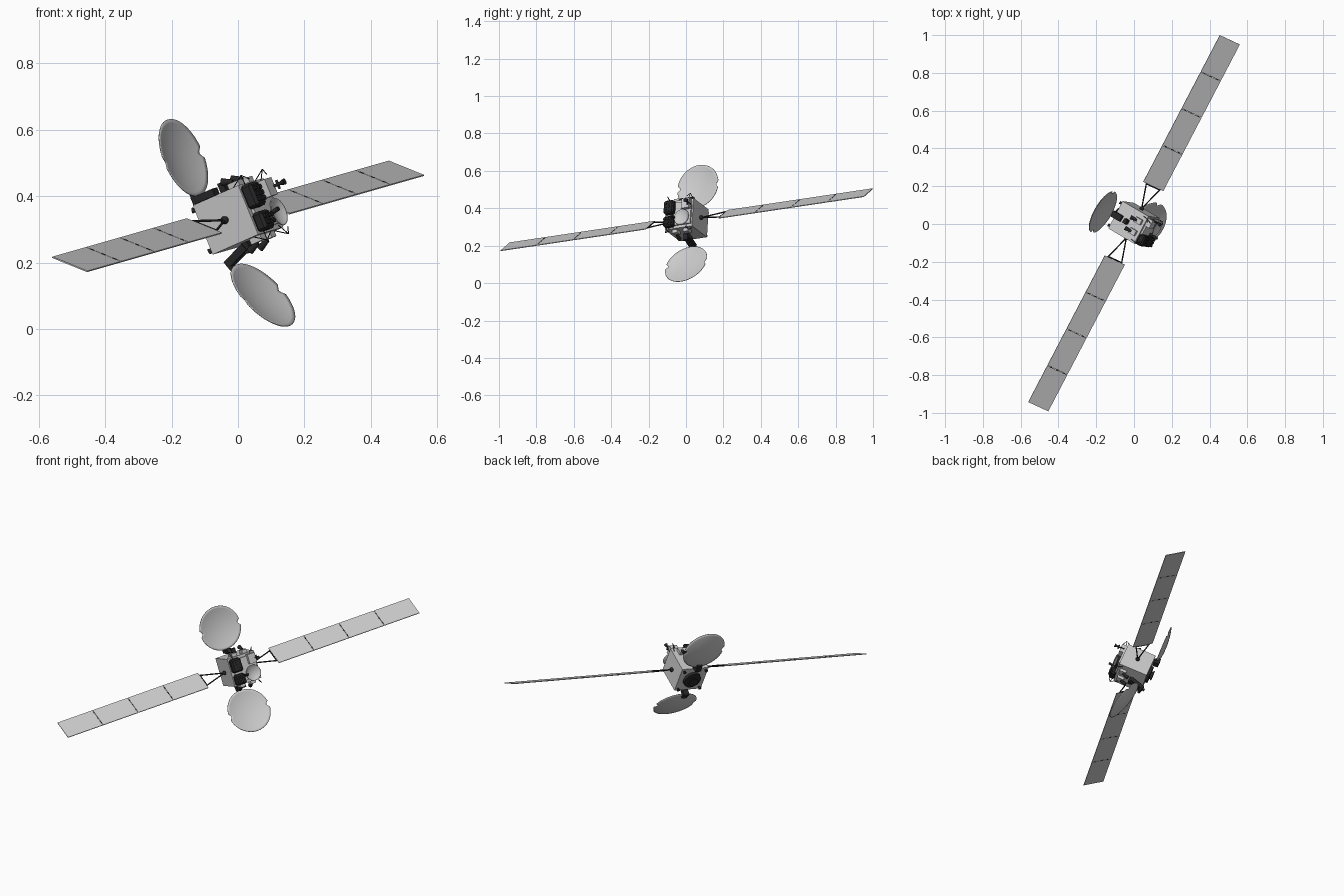
import bpy, bmesh, math
from mathutils import Matrix, Vector

if "Cube" in bpy.data.objects:
    bpy.data.objects.remove(bpy.data.objects["Cube"])

# Satellite frame: x = panel axis, y = toward upper dish, z = antenna deck direction
U = Vector((0.459, 0.879, 0.131)).normalized()
E = Vector((0.805, -0.474, 0.357))
E = (E - U * E.dot(U)).normalized()
T = E.cross(U)
FRAME = Matrix.Translation((0, 0.004, 0.339)) @ Matrix((U, T, E)).transposed().to_4x4()

black = bpy.data.materials.new("black")
black.diffuse_color = (0.02, 0.02, 0.02, 1)
black.use_nodes = True
black.node_tree.nodes["Principled BSDF"].inputs["Base Color"].default_value = black.diffuse_color


def finish(name, bm, local=Matrix(), dark=False, smooth=False):
    me = bpy.data.meshes.new(name)
    bmesh.ops.recalc_face_normals(bm, faces=bm.faces)
    bm.to_mesh(me)
    bm.free()
    ob = bpy.data.objects.new(name, me)
    bpy.context.collection.objects.link(ob)
    ob.matrix_world = FRAME @ local
    if dark:
        me.materials.append(black)
    if smooth:
        bpy.ops.object.select_all(action='DESELECT')
        ob.select_set(True)
        bpy.context.view_layer.objects.active = ob
        bpy.ops.object.shade_smooth_by_angle(angle=math.radians(35))
    return ob


def box(name, c, size, dark=False, rot=0.0, bevel=0.0):
    bm = bmesh.new()
    bmesh.ops.create_cube(bm, size=1)
    bmesh.ops.scale(bm, vec=size, verts=bm.verts)
    if bevel:
        bmesh.ops.bevel(bm, geom=bm.edges[:], offset=bevel, segments=1, affect='EDGES')
    return finish(name, bm, Matrix.Translation(c) @ Matrix.Rotation(rot, 4, 'X'), dark)


def rod(name, a, b, r1, r2=None, dark=True, seg=16):
    a, b = Vector(a), Vector(b)
    d = b - a
    bm = bmesh.new()
    bmesh.ops.create_cone(bm, cap_ends=True, segments=seg, radius1=r1,
                          radius2=r1 if r2 is None else r2, depth=d.length)
    q = d.to_track_quat('Z', 'Y').to_matrix().to_4x4()
    return finish(name, bm, Matrix.Translation((a + b) / 2) @ q, dark, True)


def ball(name, c, r):
    bm = bmesh.new()
    bmesh.ops.create_uvsphere(bm, u_segments=16, v_segments=10, radius=r)
    return finish(name, bm, Matrix.Translation(c), True, True)


def dish(name, c, radius, depth, tilt=0.0, notch=0.0, seg=128, rings=10):
    """Shallow paraboloid; rim plane at z = 0, optional round notches at +-x."""
    bm = bmesh.new()
    centre = bm.verts.new((0, 0, -depth))
    prev = None
    for k in range(1, rings + 1):
        ring = []
        for i in range(seg):
            a = 2 * math.pi * i / seg
            off = radius * abs(math.sin(a))
            rim = radius - (math.sqrt(notch**2 - off**2) if off < notch else 0)
            r = rim * k / rings
            ring.append(bm.verts.new((r * math.cos(a), r * math.sin(a),
                                      depth * ((r / radius)**2 - 1))))
        for i in range(seg):
            j = (i + 1) % seg
            if prev:
                bm.faces.new((prev[i], ring[i], ring[j], prev[j]))
            else:
                bm.faces.new((centre, ring[i], ring[j]))
        prev = ring
    ob = finish(name, bm, Matrix.Translation(c) @ Matrix.Rotation(tilt, 4, 'X'), False, True)
    m = ob.modifiers.new("thickness", 'SOLIDIFY')
    m.thickness = 0.003
    m.offset = 0
    return ob


# Main body
box("body", (0, 0, 0), (0.165, 0.16, 0.17))
box("deck_plate", (0.005, 0, 0.089), (0.14, 0.13, 0.012))

# Solar wings: yoke, four panels each with hinges
A = math.radians(-48.5)
wdir = Vector((0, math.cos(A), math.sin(A)))
X = Vector((1, 0, 0))
IN, OUT, W = 0.221, 1.106, 0.124
step = (OUT - IN) / 4
for s, side in ((1, "far"), (-1, "near")):
    ball(f"{side}_wing_hub", X * s * 0.088, 0.012)
    for k in (-1, 1):
        rod(f"{side}_yoke_arm", X * s * 0.088, X * s * IN + wdir * k * 0.042, 0.0035)
    rod(f"{side}_yoke_bar", X * s * (IN - 0.002) - wdir * 0.044,
        X * s * (IN - 0.002) + wdir * 0.044, 0.0035)
    for i in range(4):
        box(f"{side}_solar_panel", X * s * (IN + step * (i + 0.5)),
            (step - 0.002, W, 0.004), rot=A)
        if i:
            for k in (-0.04, 0, 0.04):
                box(f"{side}_panel_hinge", X * s * (IN + step * i) + wdir * k,
                    (0.006, 0.012, 0.006), True, A)

# Large reflectors and their arms
tilt = math.radians(-20)
dish("upper_reflector", (0, 0.229, -0.097), 0.124, 0.018, 0, 0.014)
dish("lower_reflector", (0, -0.248, -0.022), 0.124, 0.018, tilt, 0.014)
box("upper_reflector_arm", (0, 0.096, -0.078), (0.034, 0.022, 0.08), True)
box("lower_reflector_arm", (0, -0.107, -0.052), (0.034, 0.024, 0.085), True, tilt)
box("upper_arm_bracket", (0, 0.112, -0.112), (0.03, 0.03, 0.012), True)
box("lower_arm_bracket", (0, -0.133, -0.083), (0.03, 0.03, 0.012), True, tilt)

# Feed blocks for the reflectors on both sides
for s, n in ((1, "upper"), (-1, "lower")):
    for u in (-0.03, 0.035):
        box(f"{n}_feed_base", (u, s * 0.088, 0.05), (0.03, 0.02, 0.04))
        rod(f"{n}_feed_horn", (u, s * 0.1, 0.045), (u, s * 0.112, 0.01), 0.006, 0.012)
    box(f"{n}_side_box", (0, s * 0.097, -0.008), (0.026, 0.034, 0.02), True)

# Feed clusters on the antenna deck
box("large_feed_cluster", (-0.05, 0.036, 0.103), (0.06, 0.076, 0.04), True, bevel=0.008)
box("small_feed_cluster", (-0.05, -0.046, 0.102), (0.06, 0.06, 0.036), True, bevel=0.008)
for v in (0.018, 0.036, 0.054, -0.036, -0.056):
    for u in (-0.065, -0.048, -0.031):
        rod("feed_cup", (u, v, 0.118), (u, v, 0.128), 0.005, 0.008, seg=12)
box("deck_equipment", (0.05, 0.045, 0.102), (0.045, 0.055, 0.03))

# Small deck reflector with its feed mast
dish("deck_reflector", (0.033, -0.034, 0.118), 0.044, 0.012)
rod("deck_reflector_post", (0.033, -0.034, 0.08), (0.033, -0.034, 0.107), 0.014)
rod("feed_mast", (-0.012, -0.038, 0.085), (-0.012, -0.028, 0.145), 0.007)

# Command antenna mast
rod("command_mast", (0.07, 0.044, 0.085), (0.07, 0.044, 0.152), 0.005)
rod("command_mast_tip", (0.07, 0.044, 0.14), (0.07, 0.044, 0.155), 0.006, 0.01)
rod("command_mast_arm", (0.07, 0.03, 0.13), (0.07, 0.058, 0.13), 0.004)

# Thin wire frames around the deck edges
for s in (-1, 1):
    for u in (-0.07, 0.07):
        tip = (u, s * 0.105, 0.1)
        rod("wire_frame", (u, s * 0.08, 0.06), tip, 0.0015, seg=6)
        rod("wire_frame", (u * 0.7, s * 0.07, 0.09), tip, 0.0015, seg=6)
        rod("wire_frame", tip, (u * 0.8, s * 0.085, 0.115), 0.0015, seg=6)

# Main engine and corner thrusters at the back
rod("engine_ring", (0, 0, -0.08), (0, 0, -0.1), 0.052, 0.05, seg=48)
rod("engine_nozzle", (0, 0, -0.095), (0, 0, -0.115), 0.015, 0.03, seg=32)
for u in (-1, 1):
    for v in (-1, 1):
        rod("thruster", (u * 0.066, v * 0.064, -0.083), (u * 0.068, v * 0.067, -0.1), 0.004, 0.009)
